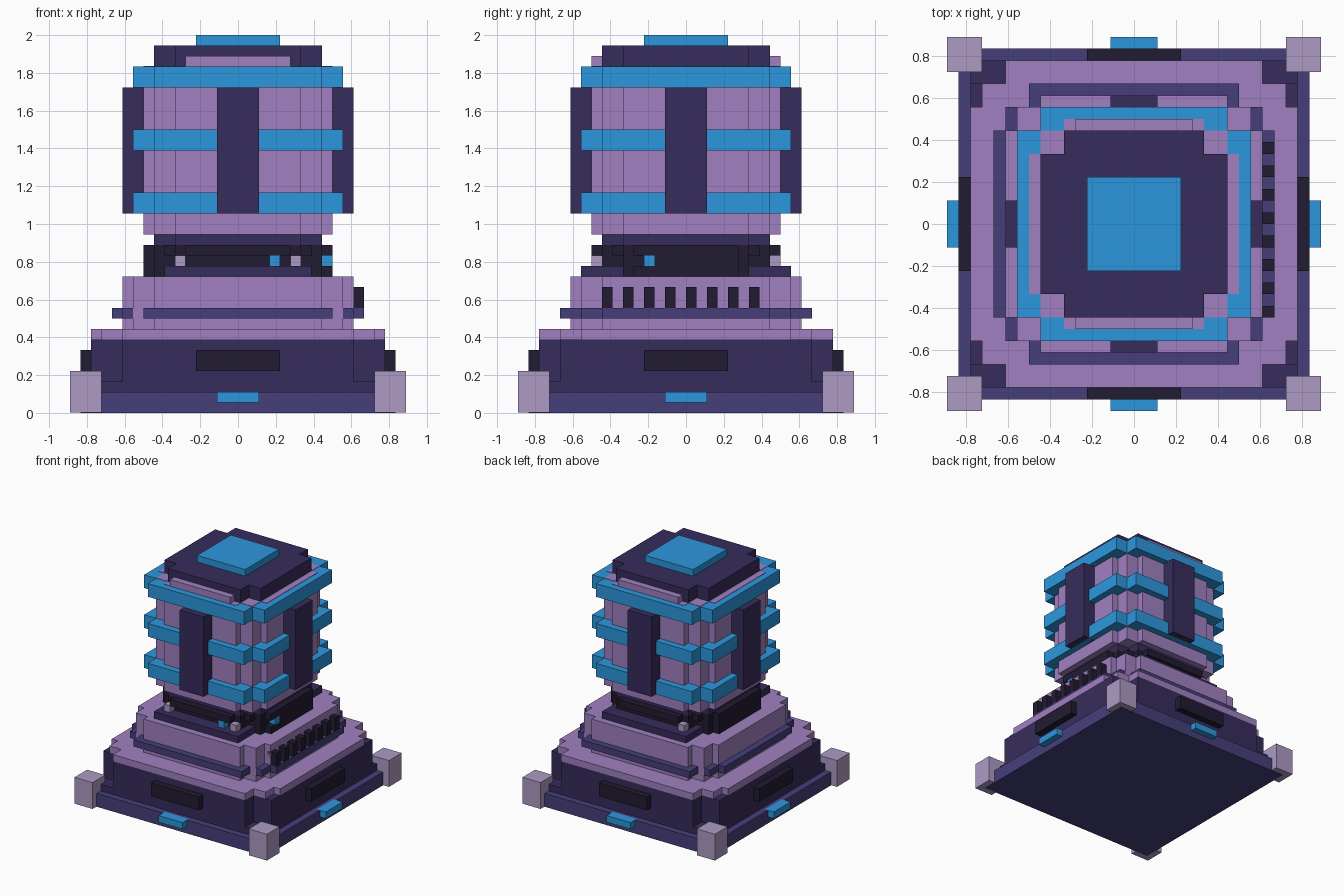
import bpy, bmesh

if "Cube" in bpy.data.objects:
    bpy.data.objects.remove(bpy.data.objects["Cube"])

U = 1 / 18  # one block


def material(name, hex_code):
    def lin(i):
        c = int(hex_code[i:i + 2], 16) / 255
        return c / 12.92 if c <= 0.04045 else ((c + 0.055) / 1.055) ** 2.4
    m = bpy.data.materials.new(name)
    m.diffuse_color = (lin(0), lin(2), lin(4), 1)
    m.use_nodes = True
    m.node_tree.nodes["Principled BSDF"].inputs["Base Color"].default_value = m.diffuse_color
    return m


INDIGO = material("indigo", "463f7a")
DARK = material("dark_purple", "362c5b")
MAUVE = material("mauve", "a080c0")
LILAC = material("lilac", "ad9bc4")
BLUE = material("blue", "2c97de")
BLACK = material("near_black", "211b31")


def prism(name, outline, z0, z1, mat):
    """Extrude a flat outline (in blocks) from z0 to z1."""
    bm = bmesh.new()
    face = bm.faces.new([bm.verts.new((x * U, y * U, z0 * U)) for x, y in outline])
    top = bmesh.ops.extrude_face_region(bm, geom=[face])["geom"]
    bmesh.ops.translate(bm, vec=(0, 0, (z1 - z0) * U),
                        verts=[g for g in top if isinstance(g, bmesh.types.BMVert)])
    bmesh.ops.recalc_face_normals(bm, faces=bm.faces)
    me = bpy.data.meshes.new(name)
    bm.to_mesh(me)
    bm.free()
    me.materials.append(mat)
    ob = bpy.data.objects.new(name, me)
    bpy.context.collection.objects.link(ob)
    return ob


def box(name, x0, x1, y0, y1, z0, z1, mat):
    return prism(name, [(x0, y0), (x1, y0), (x1, y1), (x0, y1)], z0, z1, mat)


def tier(name, steps, z0, z1, mat):
    """Square slab with stepped corners; steps are (half_x, half_y), narrow to wide."""
    q = []
    for i, (x, y) in enumerate(steps):
        if i:
            q.append((steps[i - 1][0], y))
        q.append((x, y))
    r = q[::-1]
    pts = (q + [(x, -y) for x, y in r] + [(-x, -y) for x, y in q] + [(-x, y) for x, y in r])
    return prism(name, pts, z0, z1, mat)


def four_sides(name, half, inner, outer, z0, z1, mat):
    for s, side in ((-1, "a"), (1, "b")):
        a, b = sorted((s * inner, s * outer))
        box(f"{name}_y_{side}", -half, half, a, b, z0, z1, mat)
        box(f"{name}_x_{side}", a, b, -half, half, z0, z1, mat)


def corners(name, xs, ys, z0, z1, mat):
    for sx in (-1, 1):
        for sy in (-1, 1):
            box(name, *sorted((sx * xs[0], sx * xs[1])),
                *sorted((sy * ys[0], sy * ys[1])), z0, z1, mat)


# Base with corner feet, panels and lights
tier("base_plate", [(15, 15)], 0, 2, INDIGO)
corners("foot", (13, 16), (13, 16), 0.05, 4, LILAC)
tier("plinth_skirt", [(14, 14)], 2, 3, DARK)
tier("plinth", [(11, 14), (14, 12)], 3, 7, DARK)
tier("plinth_cap", [(11, 14), (13, 12), (14, 10)], 7, 8, MAUVE)
four_sides("plinth_panel", 4, 13.5, 15, 4, 6, BLACK)
four_sides("base_light", 2, 14.5, 16, 1, 2, BLUE)

# Second tier with trim band and vents on the right side
tier("shoulder", [(8, 11), (10, 10), (11, 8)], 8, 13, MAUVE)
four_sides("trim_band_y", 8, 10.5, 12, 9, 10, INDIGO)
for s in (-1, 1):
    for e in (-1, 1):
        box("trim_band_end", *sorted((s * 8, s * 9)), *sorted((e * 10, e * 12)), 9, 10, INDIGO)
corners("trim_band_corner", (10, 11), (8, 10), 9, 10, INDIGO)
for i in range(8):
    box("side_vent", 10.5, 12, -8 + 2 * i, -7 + 2 * i, 10, 12, BLACK)

# Dark neck with ledges and small studs
tier("neck_ledge", [(7, 10)], 13, 14, DARK)
tier("neck_core", [(6, 8), (8, 6)], 13, 16, BLACK)
tier("neck_collar", [(5, 9), (7, 7), (9, 5)], 15, 16, BLACK)
box("neck_pad_left", -9, -7, -5, 5, 13, 15, BLACK)
box("neck_pad_right", 7, 9, -3, 5, 13, 15, BLACK)
box("neck_pad_right_low", 7, 9, -5, -3, 13, 14, BLACK)
for x, y, mat in ((-6, -9, LILAC), (3, -9, BLUE), (5, -9, LILAC), (-6, 8, LILAC), (8, -4, BLUE)):
    box("stud", x, x + 1, y, y + 1, 14, 15, mat)
tier("neck_top", [(6, 8), (8, 6)], 16, 17, DARK)

# Upper tower with glowing rings and dark ribs
tier("tower", [(6, 9), (8, 8), (9, 6)], 17, 33.05, MAUVE)
for z in (19, 25, 31):
    tier("blue_ring", [(8, 10), (10, 8)], z, z + 2, BLUE)
four_sides("tower_rib", 2, 8.5, 11, 19, 31, DARK)

# Cap
tier("cap", [(6, 8), (8, 6)], 33, 35, DARK)
for s in (-1, 1):
    box("cap_plate", -5, 5, *sorted((s * 7, s * 9)), 33, 34, MAUVE)
tier("top_light", [(4, 4)], 35, 36, BLUE)
